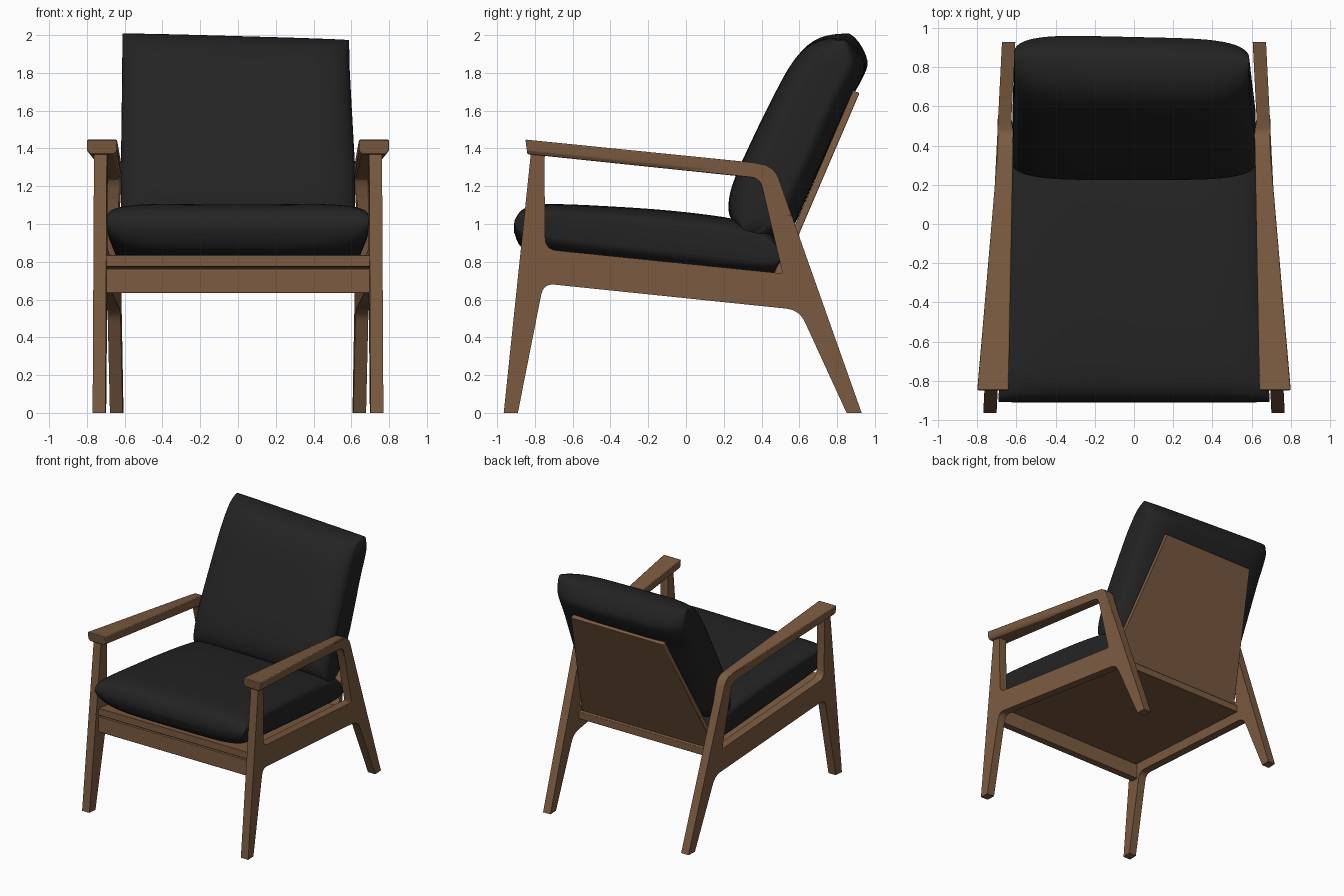
import bpy, bmesh, math
from mathutils import Vector

if "Cube" in bpy.data.objects:
    bpy.data.objects.remove(bpy.data.objects["Cube"])


def material(name, rgb):
    m = bpy.data.materials.new(name)
    m.diffuse_color = (*rgb, 1)
    m.use_nodes = True
    m.node_tree.nodes["Principled BSDF"].inputs["Base Color"].default_value = m.diffuse_color
    return m


WOOD = material("brown wood", (0.2, 0.105, 0.052))
FABRIC = material("black fabric", (0.017, 0.017, 0.017))


def add_object(name, bm, mat, bevel=0, mirror=False, smooth=35):
    bmesh.ops.recalc_face_normals(bm, faces=bm.faces)
    me = bpy.data.meshes.new(name)
    bm.to_mesh(me)
    bm.free()
    me.materials.append(mat)
    ob = bpy.data.objects.new(name, me)
    bpy.context.collection.objects.link(ob)
    bpy.ops.object.select_all(action='DESELECT')
    ob.select_set(True)
    bpy.context.view_layer.objects.active = ob
    bpy.ops.object.shade_smooth_by_angle(angle=math.radians(smooth))
    if bevel:
        b = ob.modifiers.new("soft edges", 'BEVEL')
        b.width, b.segments, b.limit_method = bevel, 2, 'ANGLE'
    if mirror:
        ob.modifiers.new("other side", 'MIRROR')
    return ob


def loft(name, rings, mat, **kw):
    bm = bmesh.new()
    vs = [[bm.verts.new(p) for p in r] for r in rings]
    n = len(rings[0])
    for a, b in zip(vs, vs[1:]):
        for i in range(n):
            j = (i + 1) % n
            bm.faces.new((a[i], a[j], b[j], b[i]))
    bm.faces.new(vs[0])
    bm.faces.new(vs[-1])
    return add_object(name, bm, mat, **kw)


def rounded(points, steps=5):
    """Polygon of (y, z, radius) with its corners rounded."""
    out = []
    for i, (y, z, r) in enumerate(points):
        p = Vector((y, z))
        if not r:
            out.append(p)
            continue
        a = Vector(points[i - 1][:2]) - p
        b = Vector(points[(i + 1) % len(points)][:2]) - p
        a, b = p + a.normalized() * r, p + b.normalized() * r
        for k in range(steps + 1):
            t = k / steps
            out.append(a * (1 - t) ** 2 + p * 2 * t * (1 - t) + b * t * t)
    return out


def frame_x(y):
    return 0.735 - 0.0505 * (y + 0.95)


# Side frame: legs, rail and post cut as one board with an opening
outer = rounded([(-0.965, 0, 0), (-0.89, 0, 0), (-0.755, 0.685, 0.06),
                 (0.60, 0.545, 0.07), (0.85, 0, 0), (0.93, 0, 0),
                 (0.468, 1.305, 0.07), (-0.815, 1.435, 0)])
hole = rounded([(-0.75, 1.365, 0.02), (-0.745, 0.866, 0.06),
                (0.512, 0.738, 0.012), (0.392, 1.243, 0.05)])
cu = bpy.data.curves.new("outline", 'CURVE')
cu.dimensions, cu.fill_mode, cu.extrude = '2D', 'BOTH', 0.034
for loop in (outer, hole):
    sp = cu.splines.new('POLY')
    sp.points.add(len(loop) - 1)
    for pt, p in zip(sp.points, loop):
        pt.co = (p.x, p.y, 0, 1)
    sp.use_cyclic_u = True
tmp = bpy.data.objects.new("outline", cu)
bpy.context.collection.objects.link(tmp)
bpy.context.view_layer.update()
flat = bpy.data.meshes.new_from_object(tmp.evaluated_get(bpy.context.evaluated_depsgraph_get()))
bm = bmesh.new()
bm.from_mesh(flat)
bpy.data.objects.remove(tmp)
bpy.data.meshes.remove(flat)
bmesh.ops.remove_doubles(bm, verts=bm.verts, dist=0.0001)
for v in bm.verts:
    y, z, t = v.co
    v.co = (frame_x(y) + t, y, z)
add_object("side_frame", bm, WOOD, mirror=True)

# Armrests: wide at the front, bending down into the rear post
arm = [((-0.85, 1.447), (-0.84, 1.37), 0.64, 0.80),
       ((0.36, 1.325), (0.34, 1.247), 0.618, 0.697),
       ((0.425, 1.312), (0.375, 1.24), 0.616, 0.696),
       ((0.465, 1.288), (0.39, 1.22), 0.616, 0.697),
       ((0.49, 1.245), (0.40, 1.19), 0.618, 0.698),
       ((0.56, 1.045), (0.45, 1.03), 0.628, 0.695)]
rings = []
for top, bot, xi, xo in arm:
    t, b = Vector(top), Vector(bot)
    c = 0.1 * (xo - xi)
    m = t.lerp(b, 0.75)
    rings.append([(xi, *t), (xo, *t), (xo, *m), (xo - c, *b), (xi + c, *b), (xi, *m)])
loft("armrest", rings, WOOD, bevel=0.006, mirror=True)

# Front rail, seat board and tapered back board


def board(name, ends, **kw):
    # each end: half width and two (y, z) points
    loft(name, [[(-w, *p), (w, *p), (w, *q), (-w, *q)] for w, p, q in ends], WOOD, **kw)


board("front_rail", [(0.70, (-0.85, 0.635), (-0.79, 0.635)),
                     (0.70, (-0.85, 0.765), (-0.79, 0.765))], bevel=0.004)
board("seat_board", [(0.70, (-0.85, 0.775), (-0.85, 0.835)),
                     (0.635, (0.52, 0.638), (0.52, 0.698))], bevel=0.004)
board("back_board", [(0.625, (0.445, 0.69), (0.482, 0.675)),
                     (0.425, (0.885, 1.708), (0.918, 1.692))], bevel=0.004)


# Cushions: a smooth side profile swept across, thinner towards the ends
def spline(pts, steps=4):
    pts = [Vector(p) for p in pts]
    n, out = len(pts), []
    for i in range(n):
        a, b, c, d = (pts[(i + k) % n] for k in (-1, 0, 1, 2))
        for k in range(steps):
            t = k / steps
            out.append(0.5 * (2 * b + (c - a) * t + (2 * a - 5 * b + 4 * c - d) * t * t
                              + (3 * b - a - 3 * c + d) * t ** 3))
    return out


def cushion(name, profile, centre, axis, end, shape):
    c, d = Vector(centre), Vector(axis).normalized()
    n = Vector((-d.y, d.x))
    prof, rings, N = spline(profile), [], 32
    for i in range(N + 1):
        u = math.sin(math.pi * (i / N - 0.5))
        f = end + (1 - end) * math.sqrt(max(0, 1 - abs(u) ** 5))
        rings.append([shape(u, c + d * (p - c).dot(d) + n * f * (p - c).dot(n)) for p in prof])
    loft(name, rings, FABRIC, smooth=50)


def seat_shape(u, p):
    dip = 0.015 * (1 - u * u) if p.y > 0.95 else 0
    return (u * (0.65 - 0.047 * p.x), p.x, p.y - dip)


def back_shape(u, p):
    k = min(1, max(0, (p.y - 1.3) / 0.6))
    return (u * (0.62 - 0.02 * k) - 0.012 * k, p.x - 0.015 * u * k,
            p.y - 0.017 * (1 + u) * k)


cushion("seat_cushion",
        [(-0.91, 0.97), (-0.895, 1.05), (-0.84, 1.10), (-0.70, 1.118), (-0.3, 1.10),
         (0.0, 1.075), (0.25, 1.04), (0.42, 0.99), (0.48, 0.90), (0.495, 0.79),
         (0.46, 0.725), (0.3, 0.722), (-0.2, 0.772), (-0.75, 0.835), (-0.87, 0.875)],
        (-0.2, 0.94), (1, -0.12), 0.4, seat_shape)
cushion("back_cushion",
        [(0.225, 1.09), (0.25, 1.22), (0.35, 1.45), (0.47, 1.70), (0.57, 1.88),
         (0.67, 1.98), (0.79, 2.012), (0.89, 1.985), (0.955, 1.87), (0.925, 1.77),
         (0.86, 1.65), (0.76, 1.42), (0.63, 1.12), (0.56, 0.98), (0.46, 0.93),
         (0.34, 0.94), (0.25, 1.01)],
        (0.57, 1.45), (0.43, 0.9), 0.4, back_shape)
